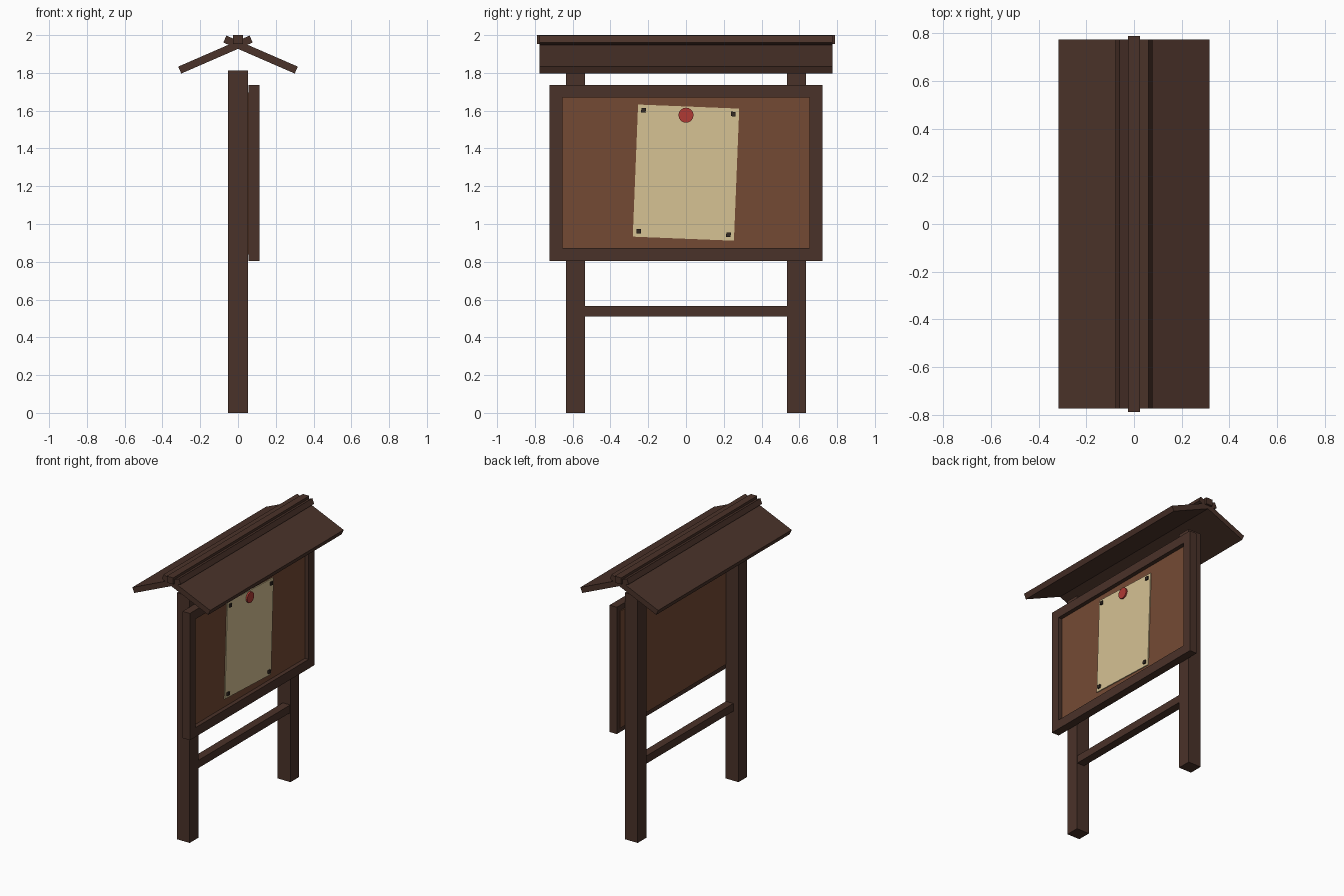
import bpy, math
from mathutils import Matrix, Vector

if "Cube" in bpy.data.objects:
    bpy.data.objects.remove(bpy.data.objects["Cube"])


def material(name, r, g, b):
    lin = [(c / 255 / 12.92) if c < 10 else ((c / 255 + 0.055) / 1.055) ** 2.4 for c in (r, g, b)]
    m = bpy.data.materials.new(name)
    m.diffuse_color = (*lin, 1)
    m.use_nodes = True
    m.node_tree.nodes["Principled BSDF"].inputs["Base Color"].default_value = m.diffuse_color
    return m


WOOD = material("dark wood", 74, 50, 41)
PANEL = material("brown board", 116, 74, 52)
PAPER = material("parchment", 214, 194, 148)
RED = material("red wax", 176, 58, 52)
IRON = material("dark iron", 52, 42, 36)


def box(name, lo, hi, mat):
    """Box between two corners."""
    lo, hi = Vector(lo), Vector(hi)
    bpy.ops.mesh.primitive_cube_add(size=1, location=(lo + hi) / 2)
    ob = bpy.context.object
    ob.name = name
    ob.data.transform(Matrix.Diagonal((*(hi - lo), 1)))
    ob.data.materials.append(mat)
    return ob


# Posts and the low rail between them
for side, s in (("left", -1), ("right", 1)):
    box(f"{side}_post", (-0.052, s * 0.585 - 0.05, 0), (0.052, s * 0.585 + 0.05, 1.812), WOOD)
box("lower_rail", (-0.01, -0.535, 0.51), (0.05, 0.535, 0.567), WOOD)

# Backing board and its raised frame
box("backing_board", (0.05, -0.69, 0.838), (0.085, 0.69, 1.697), PANEL)
box("frame_top", (0.056, -0.723, 1.67), (0.115, 0.723, 1.737), WOOD)
box("frame_bottom", (0.056, -0.723, 0.805), (0.115, 0.723, 0.873), WOOD)
for side, s in (("left", -1), ("right", 1)):
    y0, y1 = sorted((s * 0.655, s * 0.723))
    box(f"frame_{side}", (0.056, y0, 0.873), (0.115, y1, 1.67), WOOD)

# Notice sheet, slightly crooked, with a nail in each corner
tilt = Matrix.Rotation(math.radians(-2.3), 4, 'X')
centre = Vector((0.085, 0, 1.272))
notice = box("notice_sheet", (0.084, -0.268, 0.922), (0.092, 0.268, 1.622), PAPER)
notice.rotation_euler.x = math.radians(-2.3)
for i, (sy, sz) in enumerate([(-1, -1), (1, -1), (1, 1), (-1, 1)]):
    p = centre + tilt @ Vector((0, sy * 0.238, sz * 0.32))
    nail = box(f"nail_{i + 1}", p + Vector((0, -0.012, -0.012)), p + Vector((0.017, 0.012, 0.012)), IRON)
    nail.rotation_euler.x = math.radians(-2.3)

# Wax seal
bpy.ops.mesh.primitive_cylinder_add(vertices=16, radius=0.04, depth=0.014,
                                    location=(0.096, 0, 1.576), rotation=(0, math.pi / 2, 0))
seal = bpy.context.object
seal.name = "wax_seal"
seal.data.materials.append(RED)

# Two roof boards that cross at the peak
for side, s in (("left", -1), ("right", 1)):
    roof = box(f"roof_{side}", (-0.206, -0.775, -0.02), (0.206, 0.775, 0.02), WOOD)
    roof.location = (s * 0.1195, 0, 1.897)
    roof.rotation_euler.y = s * math.radians(23.5)

# Ridge beam in the crossing
box("ridge_beam", (-0.026, -0.79, 1.952), (0.026, 0.79, 2.0), WOOD)
